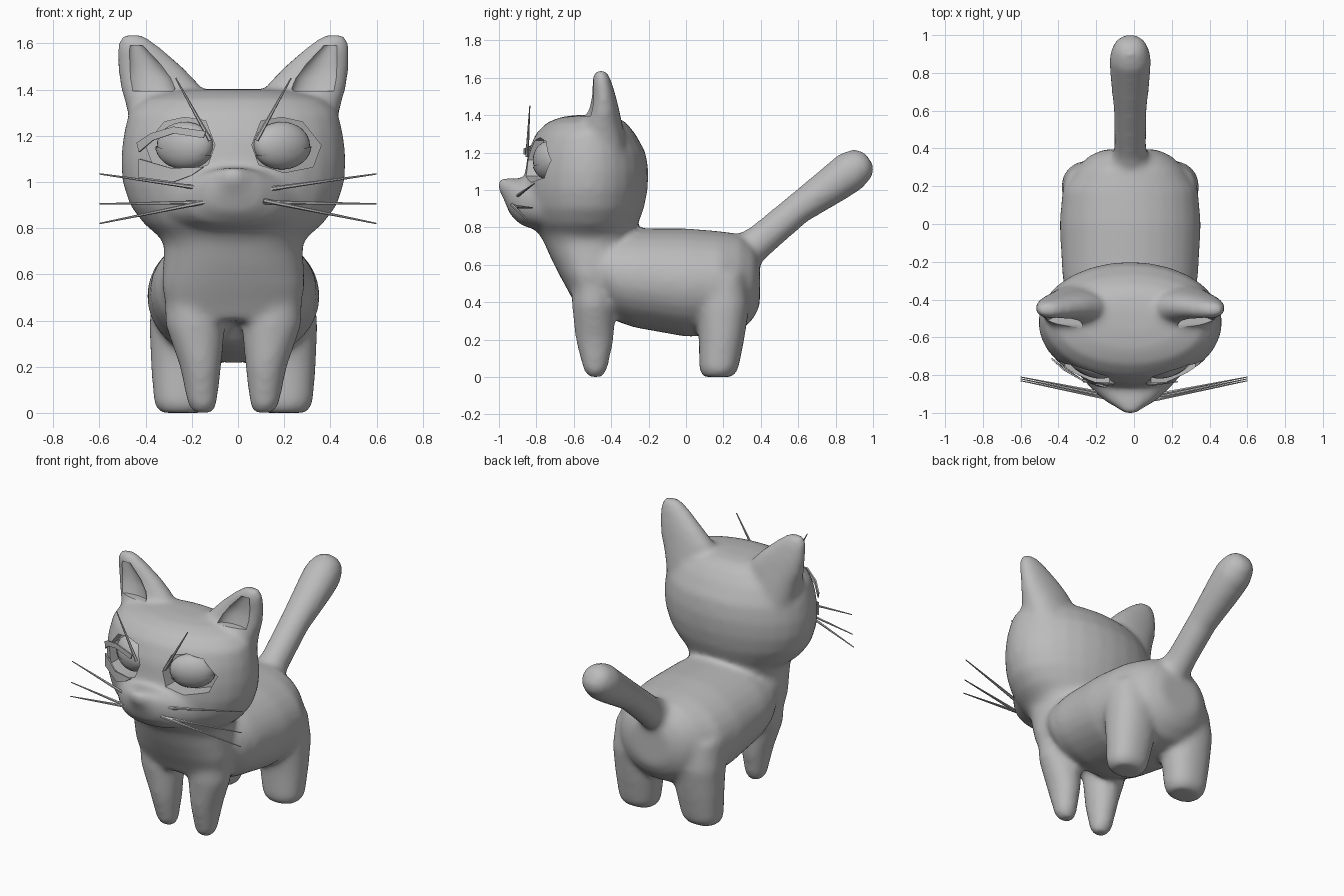
import bpy, bmesh, math
from mathutils import Vector, Matrix

cube = bpy.data.objects.get("Cube")
if cube:
    bpy.data.objects.remove(cube)

MID = -0.02  # centre plane of the animal

grey = bpy.data.materials.new("plain_grey")
grey.use_nodes = True
grey.diffuse_color = (0.5, 0.5, 0.5, 1)
grey.node_tree.nodes["Principled BSDF"].inputs["Base Color"].default_value = (0.5, 0.5, 0.5, 1)


def loft(bm, rings, tilt=0, power=2.0, side=1, n=28):
    """Closed tube; ring = (x, y, z, half width, half depth or (back, front))."""
    v_dir = Vector((0, math.cos(math.radians(tilt)), math.sin(math.radians(tilt))))
    loops = []
    for x, y, z, rx, rv in rings:
        pos, neg = rv if isinstance(rv, tuple) else (rv, rv)
        loop = []
        for i in range(n):
            a = math.tau * i / n
            c, s = math.cos(a), math.sin(a)
            u = math.copysign(abs(c) ** (2 / power), c) * rx
            v = math.copysign(abs(s) ** (2 / power), s) * (pos if s > 0 else neg)
            p = Vector((x + u, y, z)) + v_dir * v
            loop.append(bm.verts.new((p.x * side, p.y, p.z)))
        loops.append(loop)
    faces = [bm.faces.new(loops[0]), bm.faces.new(loops[-1][::-1])]
    for a, b in zip(loops, loops[1:]):
        faces += [bm.faces.new((a[i], b[i], b[(i + 1) % n], a[(i + 1) % n])) for i in range(n)]
    bmesh.ops.recalc_face_normals(bm, faces=faces)


def finish(bm, name, sharp=40):
    mesh = bpy.data.meshes.new(name)
    bm.to_mesh(mesh)
    bm.free()
    ob = bpy.data.objects.new(name, mesh)
    bpy.context.collection.objects.link(ob)
    ob.location.x = MID
    mesh.materials.append(grey)
    mesh.shade_smooth()
    mesh.set_sharp_from_angle(angle=math.radians(sharp))
    return ob


# Head and chest: stacked rings around a fixed widest line
WIDE_Y = -0.52


def upright(rows):
    return [(0, WIDE_Y, z, w, (back - WIDE_Y, WIDE_Y - front)) for z, front, back, w in rows]


head = upright([(0.72, -0.755, -0.29, 0.28), (0.76, -0.785, -0.28, 0.32), (0.82, -0.83, -0.255, 0.39),
                (0.90, -0.855, -0.225, 0.45), (1.00, -0.865, -0.205, 0.482), (1.10, -0.86, -0.20, 0.488),
                (1.20, -0.845, -0.215, 0.478), (1.30, -0.805, -0.27, 0.455), (1.36, -0.745, -0.32, 0.39),
                (1.39, -0.67, -0.37, 0.28), (1.402, -0.57, -0.44, 0.14)])

chest = upright([(0.40, -0.60, -0.36, 0.22), (0.46, -0.63, -0.32, 0.29), (0.55, -0.68, -0.28, 0.31),
                 (0.64, -0.725, -0.27, 0.305), (0.72, -0.76, -0.27, 0.30), (0.79, -0.79, -0.27, 0.33)])

muzzle = [(0, -0.68, 0.92, 0.36, 0.14), (0, -0.80, 0.925, 0.27, 0.137), (0, -0.88, 0.935, 0.20, 0.125),
          (0, -0.94, 0.965, 0.13, 0.098), (0, -0.98, 1.012, 0.06, 0.05), (0, -1.005, 1.032, 0.035, 0.028)]

body = [(0, -0.50, 0.60, 0.29, 0.17), (0, -0.38, 0.54, 0.34, 0.24), (0, -0.28, 0.53, 0.36, 0.265),
        (0, 0.0, 0.505, 0.375, 0.29), (0, 0.18, 0.50, 0.36, 0.28), (0, 0.29, 0.505, 0.29, 0.26),
        (0, 0.36, 0.51, 0.22, 0.20), (0, 0.395, 0.51, 0.14, 0.13)]

tail = [(0, 0.25, 0.62, 0.12, 0.11), (0, 0.40, 0.73, 0.085, 0.09), (0, 0.60, 0.90, 0.088, 0.085),
        (0, 0.80, 1.04, 0.108, 0.105), (0, 0.88, 1.10, 0.112, 0.112), (0, 0.945, 1.145, 0.09, 0.09),
        (0, 0.98, 1.165, 0.05, 0.05)]

front_leg = [(0.13, -0.485, 0.0, 0.045, 0.04), (0.135, -0.485, 0.04, 0.065, 0.065),
             (0.142, -0.488, 0.20, 0.09, 0.103), (0.165, -0.495, 0.38, 0.13, 0.115),
             (0.18, -0.50, 0.55, 0.12, 0.11)]

rear_leg = [(0.22, 0.17, 0.0, 0.10, 0.08), (0.22, 0.175, 0.04, 0.125, 0.105),
            (0.212, 0.19, 0.20, 0.145, 0.122), (0.205, 0.195, 0.38, 0.16, 0.145),
            (0.19, 0.19, 0.55, 0.16, 0.13)]

ear = [(0.30, -0.45, 1.22, 0.14, 0.13), (0.30, -0.45, 1.33, 0.165, 0.115),
       (0.318, -0.44, 1.42, 0.175, 0.085), (0.36, -0.44, 1.50, 0.142, 0.066),
       (0.408, -0.45, 1.58, 0.096, 0.052), (0.43, -0.455, 1.62, 0.066, 0.04),
       (0.437, -0.455, 1.64, 0.04, 0.024)]

# Skin: every limb fused into one rounded surface
bm = bmesh.new()
loft(bm, head)
loft(bm, chest, power=2.2)
loft(bm, muzzle, tilt=90, power=2.5)
loft(bm, body, tilt=90, power=2.05)
loft(bm, tail, tilt=125)
for side in (1, -1):
    loft(bm, front_leg, side=side)
    loft(bm, rear_leg, power=2.2, side=side)
    loft(bm, ear, power=2.2, side=side)
skin = finish(bm, "cat_body")
remesh = skin.modifiers.new("fuse", "REMESH")
remesh.mode, remesh.voxel_size = "VOXEL", 0.016
soften = skin.modifiers.new("soften", "SMOOTH")
soften.factor, soften.iterations = 0.5, 18

# Cutters: eye sockets and shallow hollows in the fronts of the ears
SOCKET = [(0.08, 1.16), (0.12, 1.265), (0.21, 1.28), (0.30, 1.26),
          (0.38, 1.16), (0.345, 1.065), (0.22, 1.04), (0.11, 1.075)]
HOLLOW = [(0.35, -0.53, 1.395, 0.10, 0.04), (0.365, -0.53, 1.45, 0.10, 0.055),
          (0.385, -0.525, 1.51, 0.078, 0.055), (0.42, -0.515, 1.59, 0.035, 0.035)]
bm = bmesh.new()
for side in (1, -1):
    loft(bm, HOLLOW, side=side)
    floor = [bm.verts.new((x * side, -0.78 + 0.48 * (x - 0.08), z)) for x, z in SOCKET]
    mouth = [bm.verts.new((x * side, -1.1, z)) for x, z in SOCKET]
    faces = [bm.faces.new(floor), bm.faces.new(mouth[::-1])]
    for i in range(len(SOCKET)):
        j = (i + 1) % len(SOCKET)
        faces.append(bm.faces.new((floor[i], mouth[i], mouth[j], floor[j])))
    bmesh.ops.recalc_face_normals(bm, faces=faces)
cutter = finish(bm, "hollow_cutter")
cutter.hide_render = True
carve = skin.modifiers.new("carve", "BOOLEAN")
carve.operation, carve.solver, carve.object = "DIFFERENCE", "EXACT", cutter

# Bake the skin and drop the cutter
bpy.context.view_layer.update()
baked = bpy.data.meshes.new_from_object(skin.evaluated_get(bpy.context.evaluated_depsgraph_get()))
skin.modifiers.clear()
skin.data = baked
baked.shade_smooth()
baked.set_sharp_from_angle(angle=math.radians(40))
bpy.data.objects.remove(cutter)


def eye_shell(name, side, grow, lid=False):
    """Slanted eyeball, or only its lower part as a lid."""
    bm = bmesh.new()
    bmesh.ops.create_uvsphere(bm, u_segments=28, v_segments=16, radius=1)
    if lid:
        bmesh.ops.bisect_plane(bm, geom=bm.verts[:] + bm.edges[:] + bm.faces[:], plane_co=(0, 0, -0.25),
                               plane_no=(-0.2 * side, 0, 1), clear_outer=True)
    place = (Matrix.Translation((0.21 * side, -0.735, 1.16))
             @ Matrix.Rotation(math.radians(25 * side), 4, "Z")
             @ Matrix.Diagonal((0.13 * grow, 0.07 * grow, 0.10 * grow, 1)))
    bmesh.ops.transform(bm, matrix=place, verts=bm.verts)
    finish(bm, name)


def whisker(name, start, end):
    bm = bmesh.new()
    a, b = Vector(start), Vector(end)
    bmesh.ops.create_cone(bm, segments=6, radius1=0.01, radius2=0.003, depth=(b - a).length, cap_ends=True)
    turn = (b - a).to_track_quat("Z", "Y").to_matrix().to_4x4()
    bmesh.ops.transform(bm, matrix=Matrix.Translation((a + b) / 2) @ turn, verts=bm.verts)
    finish(bm, name).location.x = 0


WHISKERS = {"upper_whisker": ((0.14, -0.90, 0.97), (0.6, -0.81, 1.035)),
            "middle_whisker": ((0.11, -0.92, 0.912), (0.6, -0.82, 0.905)),
            "lower_whisker": ((0.11, -0.93, 0.92), (0.6, -0.83, 0.82))}
for side, label in ((1, "left"), (-1, "right")):
    eye_shell(label + "_eyeball", side, 1)
    eye_shell(label + "_lower_lid", side, 1.06, lid=True)
    for name, ends in WHISKERS.items():
        whisker(label + "_" + name, *[(x * side, y, z) for x, y, z in ends])
    whisker(label + "_brow_whisker", (MID + 0.10 * side, -0.85, 1.18), (MID + 0.25 * side, -0.835, 1.45))


def lid_plate(name, outline):
    """Thin plate following the curve of the face."""
    bm = bmesh.new()
    verts = [bm.verts.new((-x, WIDE_Y - 0.02 - 0.34 * math.sqrt(1 - (x / 0.488) ** 2), z)) for x, z in outline]
    for i in range(len(verts) // 2 - 1):
        bm.faces.new((verts[i], verts[i + 1], verts[-2 - i], verts[-1 - i]))
    bmesh.ops.recalc_face_normals(bm, faces=bm.faces)
    bmesh.ops.solidify(bm, geom=bm.faces[:], thickness=0.008)
    finish(bm, name)


# Loose lids standing off the right eye
lid_plate("right_upper_lid_plate", [(0.42, 1.17), (0.36, 1.21), (0.26, 1.24), (0.12, 1.22),
                                    (0.13, 1.19), (0.26, 1.21), (0.35, 1.18), (0.41, 1.13)])
lid_plate("right_lower_lid_plate", [(0.41, 1.10), (0.27, 1.06), (0.13, 1.065),
                                    (0.18, 1.03), (0.26, 1.0), (0.41, 1.02)])
